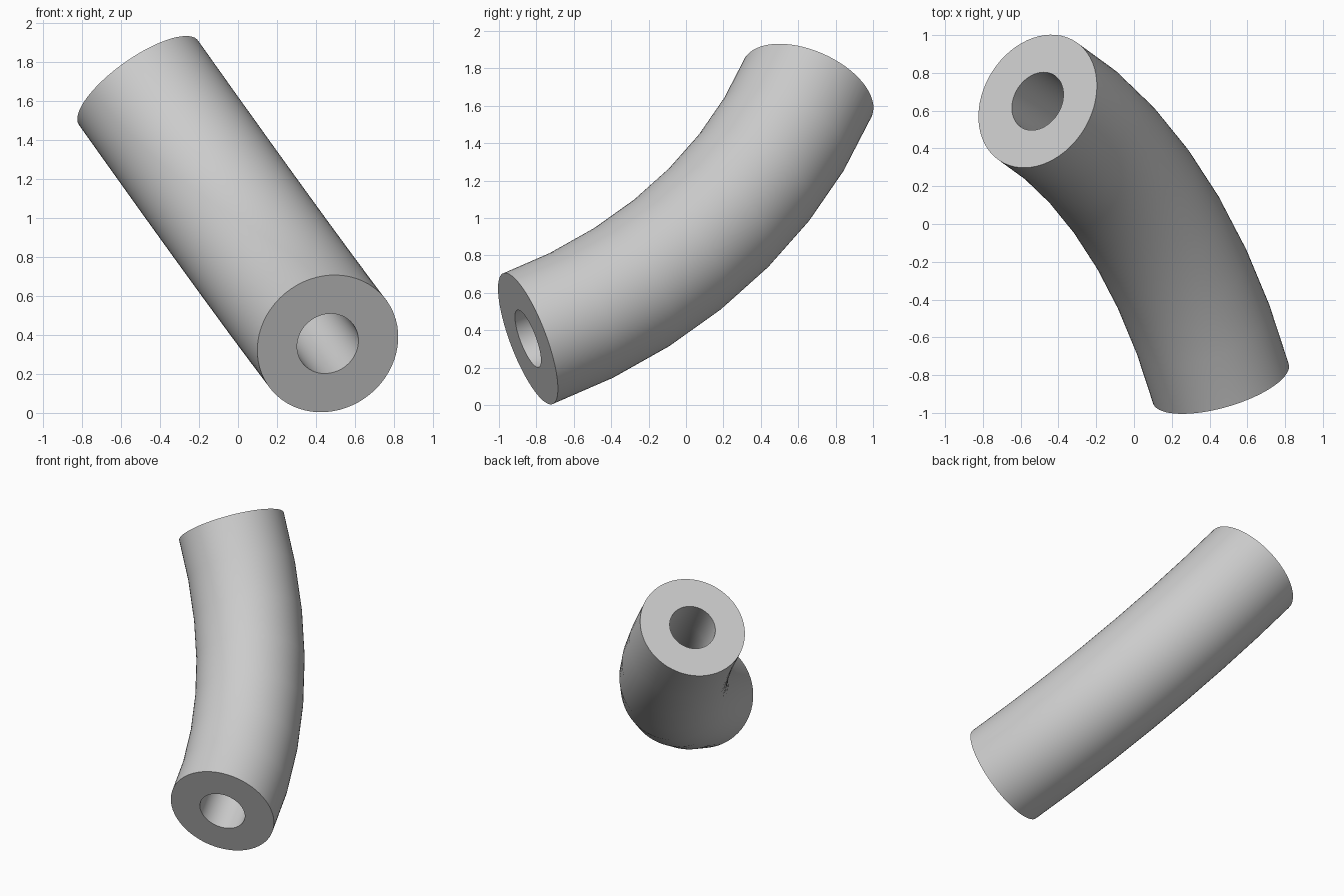
import bpy, bmesh, math
from mathutils import Vector

cube = bpy.data.objects.get("Cube")
if cube:
    bpy.data.objects.remove(cube, do_unlink=True)

SIDES, STEPS = 64, 7
OUTER, BORE = 0.374, 0.163
BEND = math.radians(45)
start, end = Vector((0.46, -0.845, 0.355)), Vector((-0.51, 0.65, 1.692))

# Plane of the bend: chord direction, inward direction and plane normal
chord = (end - start).normalized()
inward = Vector((-0.29, -0.556, 0.434))
inward = (inward - chord * inward.dot(chord)).normalized()
across = chord.cross(inward)
radius = (end - start).length / (2 * math.sin(BEND / 2))
pivot = (start + end) / 2 + inward * radius * math.cos(BEND / 2)

bm = bmesh.new()


def ring(angle, size):
    """Circle of vertices square to the arc at the given bend angle."""
    out = chord * math.sin(angle) - inward * math.cos(angle)
    centre = pivot + out * radius
    turns = [2 * math.pi * i / SIDES for i in range(SIDES)]
    return [bm.verts.new(centre + size * (out * math.cos(t) + across * math.sin(t)))
            for t in turns]


def bridge(a, b):
    for i in range(SIDES):
        j = (i + 1) % SIDES
        bm.faces.new((a[i], a[j], b[j], b[i]))


# Outer wall, bore and the two flat annular ends
angles = [BEND * (k / STEPS - 0.5) for k in range(STEPS + 1)]
wall = [ring(a, OUTER) for a in angles]
bore = [ring(a, BORE) for a in angles]
for rings in (wall, bore):
    for a, b in zip(rings, rings[1:]):
        bridge(a, b)
bridge(wall[0], bore[0])
bridge(wall[-1], bore[-1])
bmesh.ops.recalc_face_normals(bm, faces=bm.faces)

mesh = bpy.data.meshes.new("bent_pipe")
bm.to_mesh(mesh)
bm.free()
pipe = bpy.data.objects.new("bent_pipe", mesh)
bpy.context.collection.objects.link(pipe)

# Plain grey material
grey = bpy.data.materials.new("light_grey")
grey.use_nodes = True
grey.diffuse_color = (0.6, 0.6, 0.6, 1)
grey.node_tree.nodes["Principled BSDF"].inputs["Base Color"].default_value = (0.6, 0.6, 0.6, 1)
mesh.materials.append(grey)

bpy.ops.object.select_all(action="DESELECT")
pipe.select_set(True)
bpy.context.view_layer.objects.active = pipe
bpy.ops.object.shade_smooth_by_angle(angle=math.radians(30))
